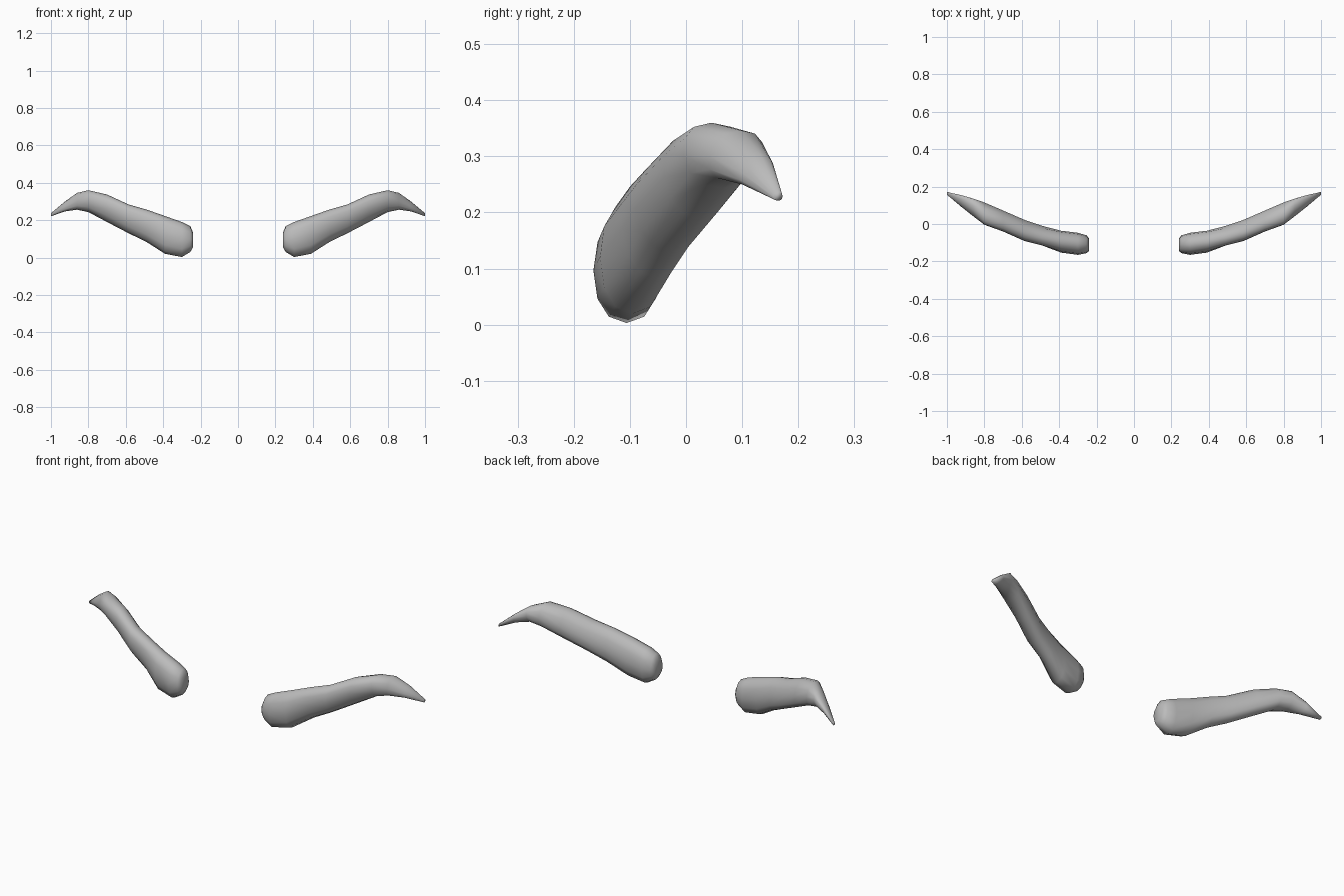
import bpy
import bmesh
from math import cos, sin, tau, copysign

if "Cube" in bpy.data.objects:
    bpy.data.objects.remove(bpy.data.objects["Cube"], do_unlink=True)

SIDES = 12
ROUND = 0.9  # below one makes the section slightly boxy

grey = bpy.data.materials.new("soft_grey")
grey.use_nodes = True
grey.diffuse_color = (0.5, 0.5, 0.5, 1)
grey.node_tree.nodes["Principled BSDF"].inputs["Base Color"].default_value = (0.5, 0.5, 0.5, 1)

# Sections from the blunt inner end to the tip: x, bottom, top, front, back, lean
SECTIONS = [
    (.241, .055, .135, -.145, -.075, 0),
    (.255, .030, .168, -.156, -.060, 0),
    (.30, .003, .190, -.165, -.047, 0),
    (.39, .020, .222, -.153, -.036, 0),
    (.49, .084, .257, -.115, -.010, -.01),
    (.585, .130, .284, -.091, .022, -.01),
    (.70, .190, .337, -.040, .072, -.01),
    (.80, .243, .360, -.004, .115, -.01),
    (.86, .256, .346, .042, .136, .01),
    (.925, .247, .300, .095, .153, .01),
    (1.0, .221, .237, .156, .172, 0),
]


def soft(v):
    return copysign(abs(v) ** ROUND, v)


def brow(name, side):
    """Loft the sections into one tapering arched brow."""
    bm = bmesh.new()
    rings = []
    for x, low, high, front, back, lean in SECTIONS:
        ring = []
        for i in range(SIDES):
            c, s = soft(cos(tau * i / SIDES)), soft(sin(tau * i / SIDES))
            y = (front + back) / 2 + c * (back - front) / 2 + lean * s
            z = (low + high) / 2 + s * (high - low) / 2
            ring.append(bm.verts.new((side * x, y, z)))
        rings.append(ring)
    for a, b in zip(rings, rings[1:]):
        for i in range(SIDES):
            j = (i + 1) % SIDES
            bm.faces.new((a[i], a[j], b[j], b[i]))
    bm.faces.new(rings[0])
    bm.faces.new(rings[-1])
    bmesh.ops.recalc_face_normals(bm, faces=bm.faces)
    mesh = bpy.data.meshes.new(name)
    bm.to_mesh(mesh)
    bm.free()
    mesh.materials.append(grey)
    mesh.shade_smooth()
    obj = bpy.data.objects.new(name, mesh)
    bpy.context.collection.objects.link(obj)


brow("left_brow", 1)
brow("right_brow", -1)
